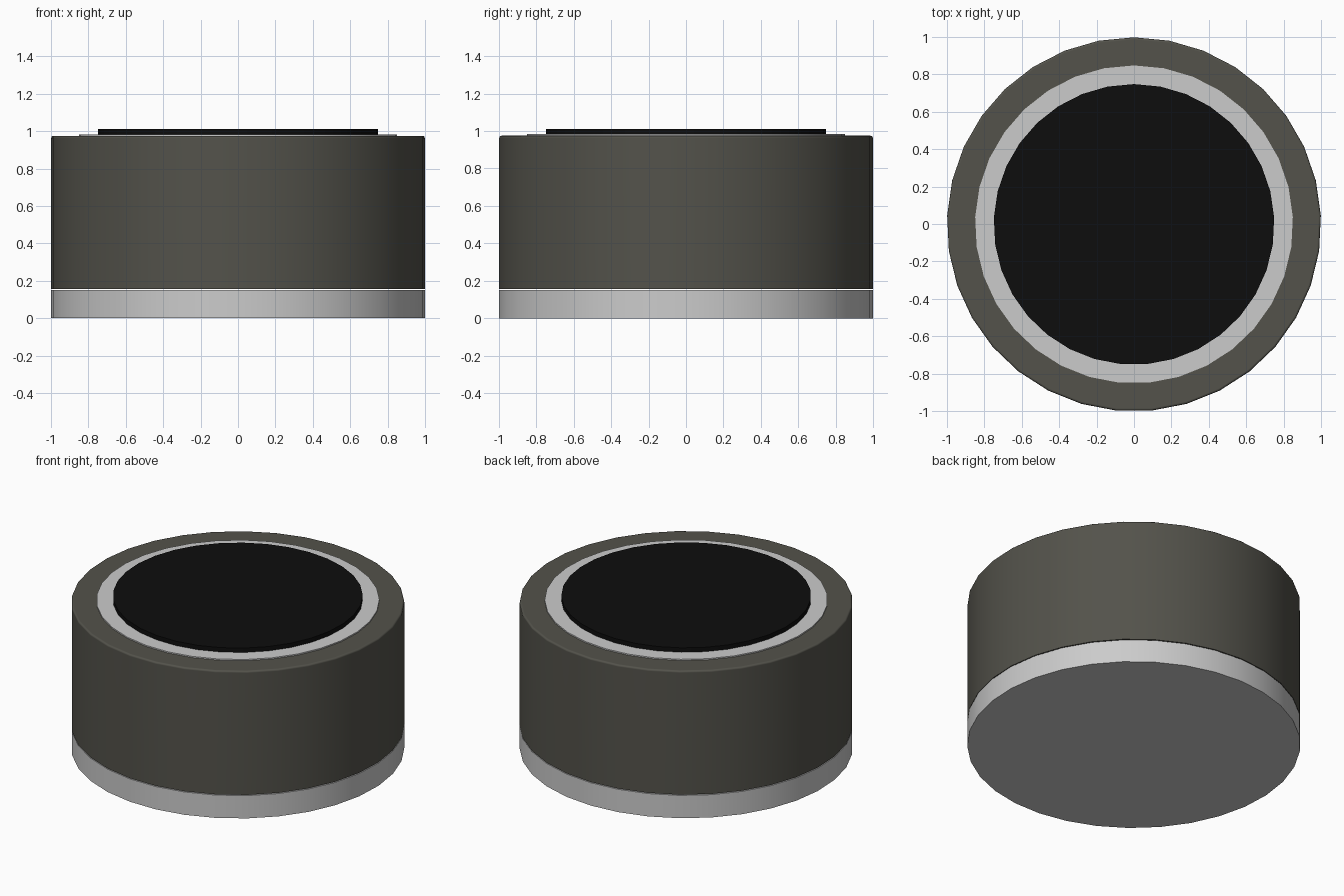
import bpy, bmesh, math

if "Cube" in bpy.data.objects:
    bpy.data.objects.remove(bpy.data.objects["Cube"])

SIDES = 33


def material(name, color):
    m = bpy.data.materials.new(name)
    m.diffuse_color = (*color, 1)
    m.use_nodes = True
    m.node_tree.nodes["Principled BSDF"].inputs["Base Color"].default_value = m.diffuse_color
    return m


def drum(name, radius, z0, z1, mat=None, top_bevel=0):
    bpy.ops.mesh.primitive_cylinder_add(vertices=SIDES, radius=radius, depth=z1 - z0,
                                        location=(0, -0.002, (z0 + z1) / 2))
    ob = bpy.context.object
    ob.name = name
    if mat:
        ob.data.materials.append(mat)
    if top_bevel:
        # round only the upper rim
        bm = bmesh.new()
        bm.from_mesh(ob.data)
        rim = [e for e in bm.edges if all(v.co.z > 0 for v in e.verts)]
        bmesh.ops.bevel(bm, geom=rim, offset=top_bevel, segments=3, profile=0.5,
                        affect='EDGES')
        bm.to_mesh(ob.data)
        bm.free()
    bpy.ops.object.shade_smooth_by_angle(angle=math.radians(40))
    if top_bevel:
        mod = ob.modifiers.new("even_shading", 'WEIGHTED_NORMAL')
        mod.keep_sharp = True
    return ob


dark = material("dark_olive_grey", (0.087, 0.085, 0.070))
black = material("black", (0.004, 0.004, 0.004))

# Base band, with a hairline gap below the body
drum("base_band", 1.0, 0.0, 0.151)
# Main body with a softened upper rim
drum("body", 1.0, 0.156, 0.975, dark, 0.012)
# Thin trim disc and raised top pad
drum("top_trim", 0.85, 0.97, 0.983)
drum("top_pad", 0.75, 0.98, 1.012, black)
